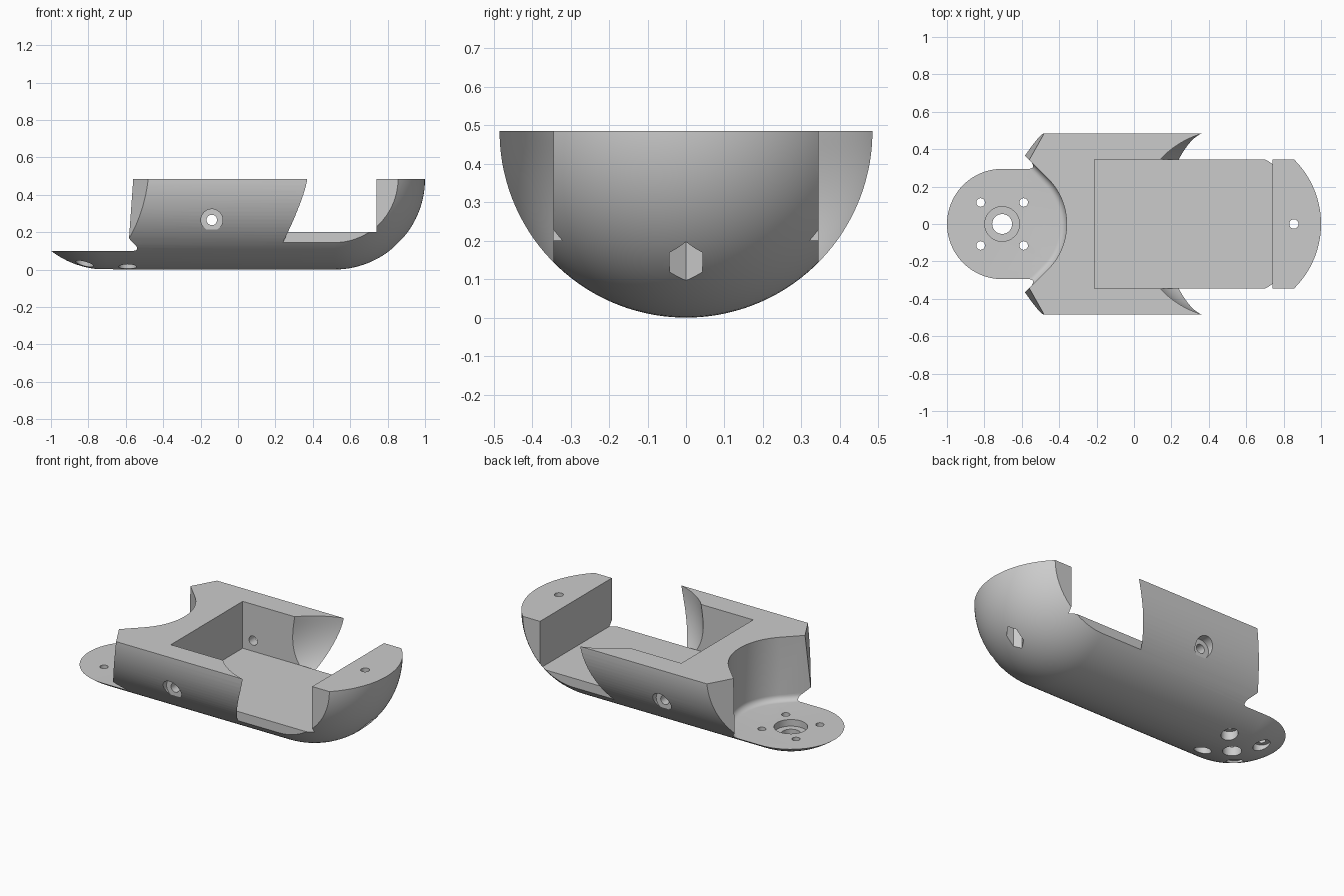
import bpy, bmesh, math
from mathutils import Matrix

if "Cube" in bpy.data.objects:
    bpy.data.objects.remove(bpy.data.objects["Cube"])

R = 0.485            # hull radius, also height of its axis
XL, XR = -0.705, 0.515   # centres of the rounded ends
HALF = 0.345         # half width of pocket and end block


def make(name, bm):
    bmesh.ops.recalc_face_normals(bm, faces=bm.faces[:])
    me = bpy.data.meshes.new(name)
    bm.to_mesh(me)
    bm.free()
    ob = bpy.data.objects.new(name, me)
    bpy.context.collection.objects.link(ob)
    return ob


def loft(name, rings):
    """Closed solid through rings of equal length."""
    bm = bmesh.new()
    vs = [[bm.verts.new(p) for p in ring] for ring in rings]
    n = len(vs[0])
    for a, b in zip(vs, vs[1:]):
        for i in range(n):
            j = (i + 1) % n
            bm.faces.new((a[i], a[j], b[j], b[i]))
    bm.faces.new(vs[0][::-1])
    bm.faces.new(vs[-1])
    return make(name, bm)


def box(name, x0, x1, y0, y1, z0, z1):
    return loft(name, [[(x0, y0, z), (x1, y0, z), (x1, y1, z), (x0, y1, z)]
                       for z in (z0, z1)])


def rod(name, r, centre, length, axis='Z', sides=40):
    bm = bmesh.new()
    m = Matrix.Translation(centre)
    if axis == 'Y':
        m = m @ Matrix.Rotation(math.pi / 2, 4, 'X')
    bmesh.ops.create_cone(bm, cap_ends=True, segments=sides, radius1=r,
                          radius2=r, depth=length, matrix=m)
    return make(name, bm)


def cut(target, tool):
    mod = target.modifiers.new("cut", 'BOOLEAN')
    mod.operation = 'DIFFERENCE'
    mod.solver = 'EXACT'
    mod.object = tool
    bpy.context.view_layer.objects.active = target
    bpy.ops.object.modifier_apply(modifier=mod.name)
    bpy.data.objects.remove(tool)


# Capsule hull turned about the x axis
N, A = 128, 28
prof = [(XL - R * math.cos(t), R * math.sin(t))
        for t in [math.pi / 2 * (i + 0.15) / (A + 0.15) for i in range(A + 1)]]
prof += [(XR - x + XL, r) for x, r in reversed(prof)]
hull = loft("hull", [[(x, r * math.cos(2 * math.pi * (k + .5) / N),
                       R + r * math.sin(2 * math.pi * (k + .5) / N))
                      for k in range(N)] for x, r in prof])
cut(hull, box("top_cutter", -2, 2, -1, 1, R, 2))

# Recess above the round tab: arc with 45 degree flanks and a filleted foot
F = 0.035
levels = [(0.1 + F * (1 - math.cos(t)), F * (1 - math.sin(t)))
          for t in [math.pi / 2 * i / 8 for i in range(9)]] + [(0.7, 0)]
rings = []
for z, inset in levels:
    r = HALF - inset
    ring = [(XL + r * math.cos(a), r * math.sin(a), z)
            for a in [math.pi / 4 * (i / 16 - 1) for i in range(33)]]
    x, y, _ = ring[-1]
    ring += [(x - .5, y + .5, z), (-1.4, y + .5, z),
             (-1.4, -y - .5, z), (x - .5, -y - .5, z)]
    rings.append(ring)
cut(hull, loft("recess_cutter", rings))


# Slanted shoulder faces beside the recess
def shoulder(y, z):
    return -0.48 + 0.563 * (y - R) + 0.112 * (z - R)


for s in (1, -1):
    cut(hull, loft("shoulder_cutter", [
        [(-1.4, s * .2, z), (shoulder(.2, z), s * .2, z),
         (shoulder(.7, z), s * .7, z), (-1.4, s * .7, z)] for z in (.12, .6)]))


# Side openings with a hollow curved edge
def hollow(y, z):
    d = max(R - z, 0)
    return (0.507 - math.sqrt(max(0.254 - y * y - d * d, 0))
            - 0.13 * (d / 0.34) ** 1.3)


for s in (1, -1):
    ys = [HALF + 0.2 * i / 28 for i in range(29)]
    zs = [0.1 + (R - 0.1) * i / 32 for i in range(33)] + [0.6]
    cut(hull, loft("side_cutter", [
        [(hollow(y, z), s * y, z) for y in ys]
        + [(1.4, s * ys[-1], z), (1.4, s * HALF, z)] for z in zs]))

# Main pocket
cut(hull, box("pocket_cutter", -0.21, 0.74, -HALF, HALF, 0.2, 0.8))

# Tab holes: stepped centre hole and four screws with heads sunk from below
cut(hull, rod("hub_bore", 0.093, (XL, 0, 0.15), 0.18))
cut(hull, rod("hub_hole", 0.053, (XL, 0, 0), 0.5))
for sx in (1, -1):
    for sy in (1, -1):
        x, y = XL + sx * 0.115, sy * 0.115
        cut(hull, rod("screw_hole", 0.023, (x, y, 0), 0.5, sides=24))
        cut(hull, rod("screw_head", 0.048, (x, y, -0.04), 0.2, sides=32))

# Side screw holes with sunk heads
cut(hull, rod("side_hole", 0.028, (-0.14, 0, 0.265), 2, 'Y', 24))
for s in (1, -1):
    cut(hull, rod("side_head", 0.058, (-0.14, s * 0.553, 0.265), 0.3, 'Y'))

# Screw hole and hexagonal nut pocket in the end block
cut(hull, rod("end_hole", 0.025, (0.855, 0, 0.4), 0.8, sides=24))
nut = rod("nut_pocket", 0.05, (0, 0, 0), 0.3, sides=6)
nut.data.transform(Matrix.Translation((0.855, 0, 0.1)) @ Matrix.Rotation(math.pi / 2, 4, 'Z'))
cut(hull, nut)

# Grey finish and smooth curved faces
mat = bpy.data.materials.new("grey plastic")
mat.diffuse_color = (0.6, 0.6, 0.6, 1)
mat.use_nodes = True
mat.node_tree.nodes["Principled BSDF"].inputs["Base Color"].default_value = mat.diffuse_color
hull.data.materials.clear()
hull.data.materials.append(mat)
for p in hull.data.polygons:
    p.material_index = 0
bpy.ops.object.select_all(action='DESELECT')
hull.select_set(True)
bpy.context.view_layer.objects.active = hull
bpy.ops.object.shade_smooth_by_angle(angle=math.radians(25))
